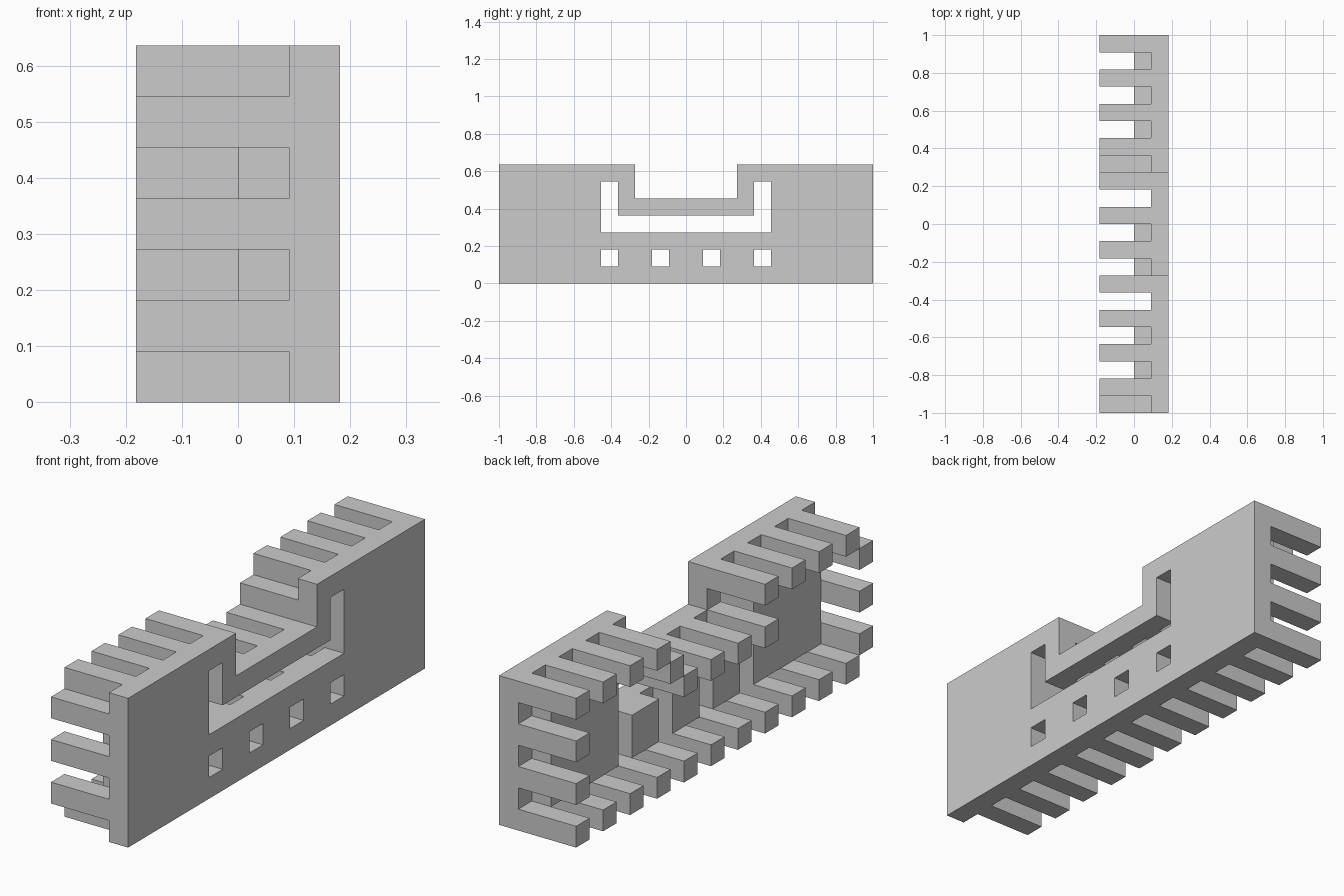
import bpy, bmesh
from mathutils import Vector

if "Cube" in bpy.data.objects:
    bpy.data.objects.remove(bpy.data.objects["Cube"])

U = 1 / 11            # grid unit: the piece is 4 x 22 x 7 units
NY, NZ = 22, 7


def span(y0, y1, z0, z1):
    """Set of (y, z) grid cells, ends included."""
    return {(y, z) for y in range(y0, y1 + 1) for z in range(z0, z1 + 1)}


# Outline: long wall with a notch in the top
outline = span(0, NY - 1, 0, NZ - 1) - span(8, 13, 5, 6)

# Openings: U-shaped window and a row of four square holes
window = span(6, 15, 3, 3) | span(6, 6, 3, 5) | span(15, 15, 3, 5)
holes = {(y, 1) for y in (6, 9, 12, 15)}
plate = outline - window - holes

# Border ring of the outline; every second cell carries a finger
ring = (span(0, NY - 1, 0, 0) | span(0, 0, 0, 6) | span(21, 21, 0, 6)
        | span(0, 7, 6, 6) | span(14, 21, 6, 6)
        | span(7, 7, 4, 6) | span(14, 14, 4, 6) | span(7, 14, 4, 4))
fingers = {(y, z) for y, z in ring if (y + z) % 2}

# Backing pads: one big pad at each end, three small ones between the holes
pads = span(1, 5, 1, 5) | span(16, 20, 1, 5)
for y in (7, 10, 13):
    pads |= span(y, y + 1, 1, 2)

# Stack the layers along x
cells = {(3, y, z) for y, z in plate}
cells |= {(2, y, z) for y, z in pads}
cells |= {(x, y, z) for x in range(3) for y, z in fingers}


def skin(name, cells):
    """Outer skin of a set of unit cells, merged into large flat faces."""
    bm = bmesh.new()
    verts = {}

    def vert(p):
        if p not in verts:
            x, y, z = p
            verts[p] = bm.verts.new(((x - 2) * U, (y - NY / 2) * U, z * U))
        return verts[p]

    for c in sorted(cells):
        for axis in range(3):
            b, d = (axis + 1) % 3, (axis + 2) % 3
            for side in (0, 1):
                n = list(c)
                n[axis] += 2 * side - 1
                if tuple(n) in cells:
                    continue
                quad = []
                for i, j in ((0, 0), (1, 0), (1, 1), (0, 1)):
                    p = list(c)
                    p[axis] += side
                    p[b] += i
                    p[d] += j
                    quad.append(vert(tuple(p)))
                bm.faces.new(quad if side else quad[::-1])
    bmesh.ops.dissolve_limit(bm, angle_limit=0.01, verts=bm.verts[:],
                             edges=bm.edges[:])
    mesh = bpy.data.meshes.new(name)
    bm.to_mesh(mesh)
    bm.free()
    obj = bpy.data.objects.new(name, mesh)
    bpy.context.collection.objects.link(obj)
    return obj


skin("finger_joint_wall", cells)
